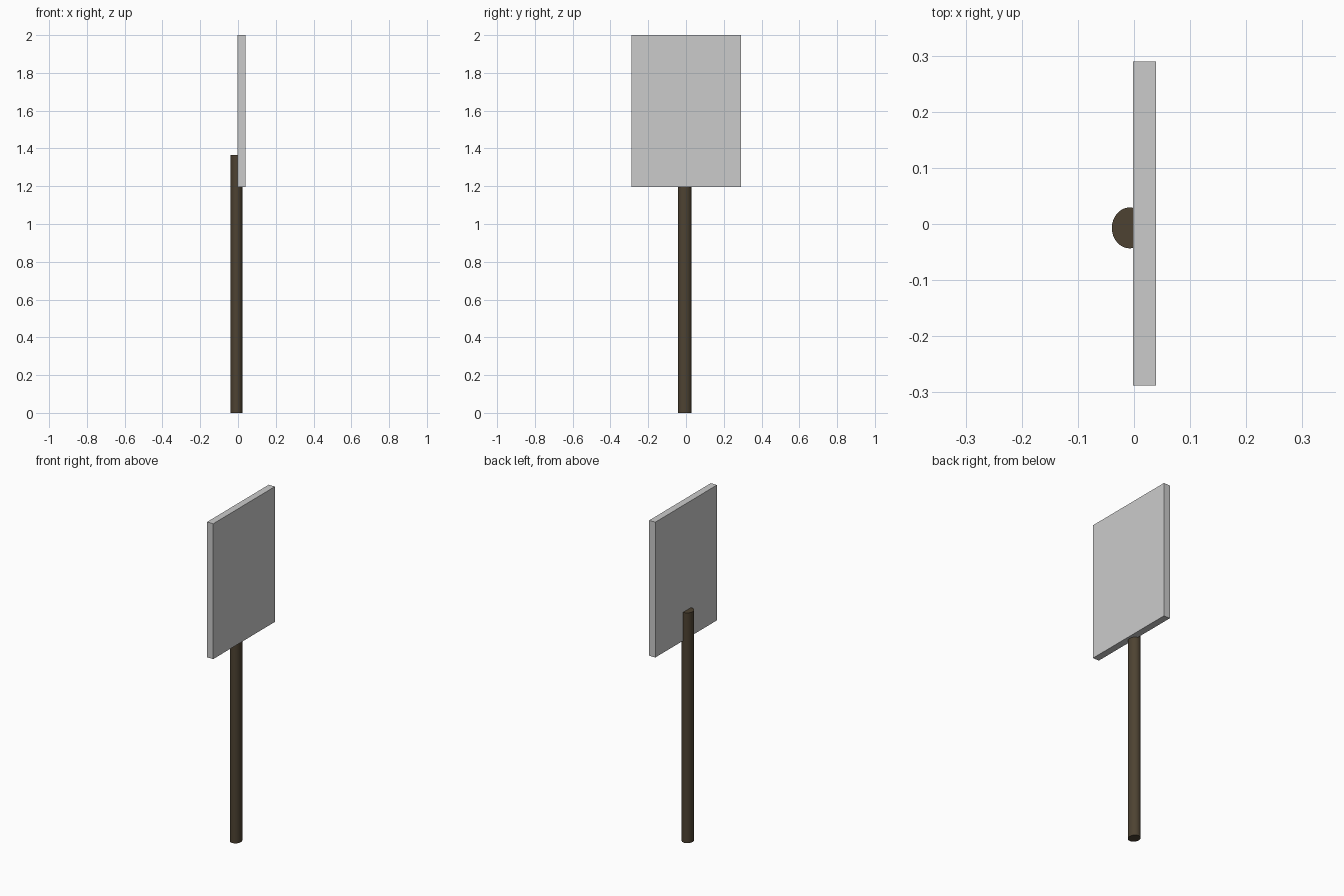
import bpy

if "Cube" in bpy.data.objects:
    bpy.data.objects.remove(bpy.data.objects["Cube"])


def finish(obj, name, color=None):
    obj.name = name
    bpy.ops.object.transform_apply(location=False, rotation=False, scale=True)
    if color:
        mat = bpy.data.materials.new(name + "_material")
        mat.diffuse_color = color
        mat.use_nodes = True
        mat.node_tree.nodes["Principled BSDF"].inputs["Base Color"].default_value = mat.diffuse_color
        obj.data.materials.append(mat)
    return obj


# Slightly oval wooden post, its top end running into the back of the board
POST_TOP = 1.366
bpy.ops.mesh.primitive_cylinder_add(vertices=32, radius=1, depth=POST_TOP,
                                    location=(-0.0075, -0.007, POST_TOP / 2))
post = bpy.context.object
post.scale = (0.032, 0.0365, 1)
finish(post, "post", (0.075, 0.055, 0.032, 1))
bpy.ops.object.shade_smooth_by_angle()

# Flat sign board
BOARD_BOTTOM, BOARD_TOP = 1.197, 2.0
bpy.ops.mesh.primitive_cube_add(size=1, location=(0.0188, 0.001, (BOARD_BOTTOM + BOARD_TOP) / 2))
board = bpy.context.object
board.scale = (0.0405, 0.578, BOARD_TOP - BOARD_BOTTOM)
finish(board, "sign_board")
